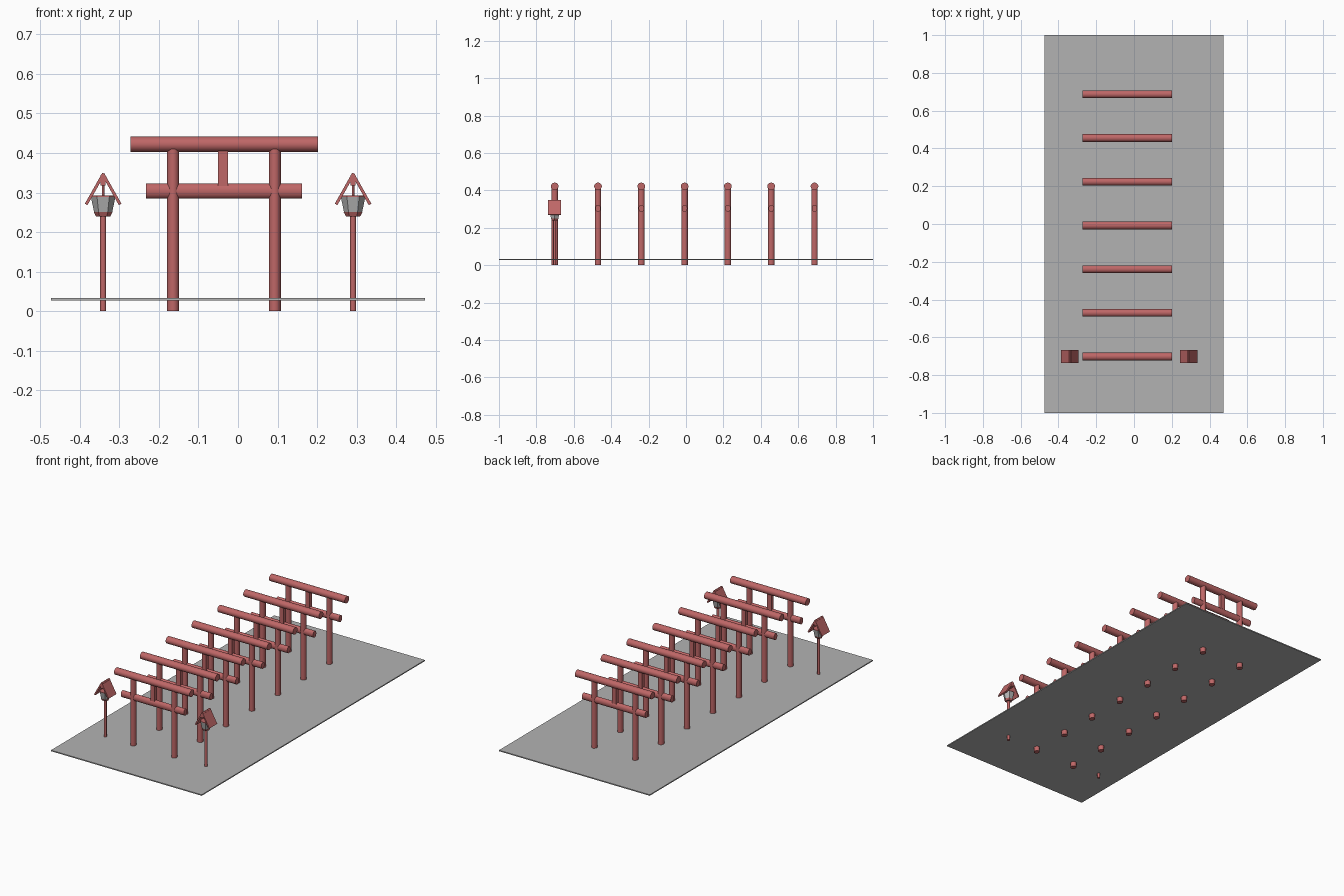
import bpy, math
from mathutils import Vector

if "Cube" in bpy.data.objects:
    bpy.data.objects.remove(bpy.data.objects["Cube"])


def material(name, color):
    m = bpy.data.materials.new(name)
    m.diffuse_color = (*color, 1)
    m.use_nodes = True
    m.node_tree.nodes["Principled BSDF"].inputs["Base Color"].default_value = m.diffuse_color
    return m


RED = material("faded red wood", (0.52, 0.135, 0.135))
GREY = material("stone grey", (0.45, 0.45, 0.45))


def finish(o, name, mat, smooth=False):
    o.name = name
    o.data.materials.append(mat)
    bpy.ops.object.transform_apply(location=False, rotation=False, scale=True)
    if smooth:
        bpy.ops.object.shade_smooth_by_angle(angle=math.radians(35))
    return o


def box(name, center, size, mat, tilt=0):
    bpy.ops.mesh.primitive_cube_add(size=1, location=center, rotation=(0, tilt, 0))
    o = bpy.context.object
    o.scale = size
    return finish(o, name, mat)


def post(name, x, y, z0, z1, rx, ry, mat=RED):
    bpy.ops.mesh.primitive_cylinder_add(vertices=32, radius=1, depth=z1 - z0,
                                        location=(x, y, (z0 + z1) / 2))
    o = bpy.context.object
    o.scale = (rx, ry, 1)
    return finish(o, name, mat, True)


def beam(name, x0, x1, y, z, ry, rz):
    bpy.ops.mesh.primitive_cylinder_add(vertices=32, radius=1, depth=x1 - x0,
                                        location=((x0 + x1) / 2, y, z),
                                        rotation=(0, math.pi / 2, 0))
    o = bpy.context.object
    o.scale = (rz, ry, 1)
    return finish(o, name, RED, True)


def hex_cup(name, x, y, z0, z1, r0, r1, mat):
    bpy.ops.mesh.primitive_cone_add(vertices=6, radius1=r0, radius2=r1, depth=z1 - z0,
                                    location=(x, y, (z0 + z1) / 2),
                                    rotation=(0, 0, math.pi / 6))
    return finish(bpy.context.object, name, mat)


# Path slab, with the posts reaching through it
box("path_slab", (0, 0, 0.03), (0.945, 2, 0.006), GREY)

# Seven gates in a row
for i in range(7):
    y = -0.702 + i * 0.2315
    for x in (-0.164, 0.093):
        post("gate_pillar", x, y, 0, 0.41, 0.0152, 0.017)
    beam("gate_top_beam", -0.272, 0.202, y, 0.422, 0.0205, 0.0195)
    beam("gate_lower_beam", -0.233, 0.162, y, 0.304, 0.0145, 0.019)
    box("gate_center_strut", (-0.038, y, 0.362), (0.026, 0.022, 0.09), RED)

# Two lanterns beside the front gate
for x in (-0.341, 0.291):
    y = -0.702
    post("lantern_post", x, y, 0, 0.245, 0.0078, 0.0078)
    hex_cup("lantern_base", x, y, 0.24, 0.251, 0.018, 0.024, RED)
    hex_cup("lantern_body", x, y, 0.251, 0.289, 0.023, 0.031, GREY)
    hex_cup("lantern_rim", x, y, 0.289, 0.292, 0.031, 0.031, RED)
    post("lantern_hanger", x, y, 0.29, 0.33, 0.003, 0.003)
    box("roof_ridge", (x, y, 0.331), (0.013, 0.07, 0.026), RED)
    # Sloping roof boards, ridge to eave
    for s in (-1, 1):
        top, eave = Vector((x - s * 0.001, y, 0.348)), Vector((x + s * 0.043, y, 0.27))
        d = eave - top
        box("roof_board", (top + eave) / 2, (0.0075, 0.07, d.length), RED,
            math.atan2(-s * abs(d.x), abs(d.z)))
